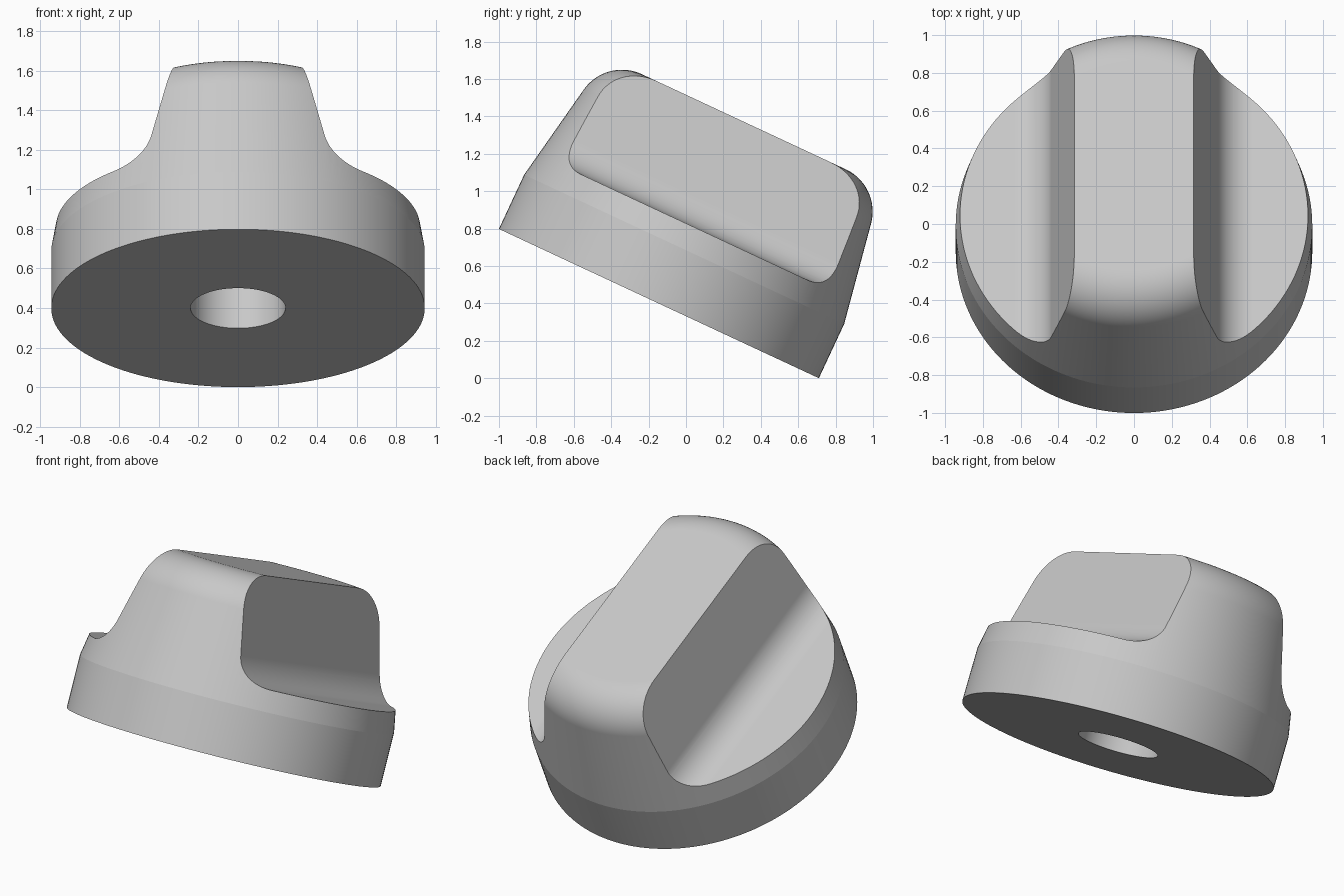
import bpy, bmesh
from math import radians, sin, cos, tan

cube = bpy.data.objects.get("Cube")
if cube:
    bpy.data.objects.remove(cube, do_unlink=True)

grey = bpy.data.materials.new("light grey")
grey.use_nodes = True
colour = (0.58, 0.58, 0.58, 1)
grey.diffuse_color = colour
grey.node_tree.nodes["Principled BSDF"].inputs["Base Color"].default_value = colour


def arc(cx, cz, r, start, end, steps):
    """Points on an arc, angles in degrees."""
    angles = [radians(start + (end - start) * i / steps) for i in range(steps + 1)]
    return [(cx + r * cos(a), cz + r * sin(a)) for a in angles]


def make_object(name, bm):
    bmesh.ops.recalc_face_normals(bm, faces=bm.faces)
    mesh = bpy.data.meshes.new(name)
    bm.to_mesh(mesh)
    bm.free()
    mesh.materials.append(grey)
    obj = bpy.data.objects.new(name, mesh)
    bpy.context.collection.objects.link(obj)
    return obj


RADIUS, HEIGHT, RIM, FILLET, DRAFT = 0.944, 1.073, 0.32, 0.25, 10
BORE, BORE_DEPTH = 0.24, 0.6

# Knob body: a revolved profile with a blind bore underneath
corner = RADIUS - (HEIGHT - RIM) * tan(radians(DRAFT))
centre = corner - FILLET * tan(radians(45 - DRAFT / 2))
profile = [(0, BORE_DEPTH), (BORE, BORE_DEPTH), (BORE, 0), (RADIUS, 0), (RADIUS, RIM)]
profile += arc(centre, HEIGHT - FILLET, FILLET, DRAFT, 90, 16) + [(0, HEIGHT)]
bm = bmesh.new()
verts = [bm.verts.new((x, 0, z)) for x, z in profile]
edges = [bm.edges.new(pair) for pair in zip(verts, verts[1:])]
bmesh.ops.spin(bm, geom=verts + edges, cent=(0, 0, 0), axis=(0, 0, 1),
               angle=radians(360), steps=144)
bmesh.ops.remove_doubles(bm, verts=bm.verts, dist=0.0001)
# Join the fans on the axis into single flat caps
bmesh.ops.dissolve_verts(bm, verts=[v for v in bm.verts if v.co.xy.length < 0.001])
knob = make_object("knob", bm)

# Finger recesses: a drafted wall, a concave fillet and a flat floor
FLOOR, GRIP, WALL, COVE = 0.45, 0.316, 14.5, 0.2
slope = tan(radians(WALL))
foot = GRIP + (HEIGHT - FLOOR) * slope
cove_x = foot + COVE * tan(radians(45 - WALL / 2))
over = HEIGHT + 0.2
section = [(GRIP - 0.2 * slope, over)]
section += arc(cove_x, FLOOR + COVE, COVE, 180 + WALL, 270, 16)
section += [(1.3, FLOOR), (1.3, over)]
for side, label in ((1, "left"), (-1, "right")):
    bm = bmesh.new()
    face = bm.faces.new([bm.verts.new((side * x, -1.3, z)) for x, z in section])
    moved = bmesh.ops.extrude_face_region(bm, geom=[face])["geom"]
    bmesh.ops.translate(bm, vec=(0, 2.6, 0),
                        verts=[g for g in moved if isinstance(g, bmesh.types.BMVert)])
    cutter = make_object(label + "_recess_cutter", bm)
    cutter.hide_render = True
    cut = knob.modifiers.new(label + " recess", "BOOLEAN")
    cut.operation, cut.solver, cut.object = "DIFFERENCE", "EXACT", cutter
    bpy.context.view_layer.objects.active = knob
    bpy.ops.object.modifier_apply(modifier=cut.name)
    bpy.data.objects.remove(cutter, do_unlink=True)

# Smooth shading with crisp edges, then tip the knob forward
bpy.ops.object.select_all(action="DESELECT")
knob.select_set(True)
bpy.context.view_layer.objects.active = knob
bpy.ops.object.shade_smooth_by_angle(angle=radians(9))
weighted = knob.modifiers.new("even shading", "WEIGHTED_NORMAL")
weighted.keep_sharp = True
knob.rotation_euler.x = radians(-25)
knob.location = (0, -0.145, 0.399)
